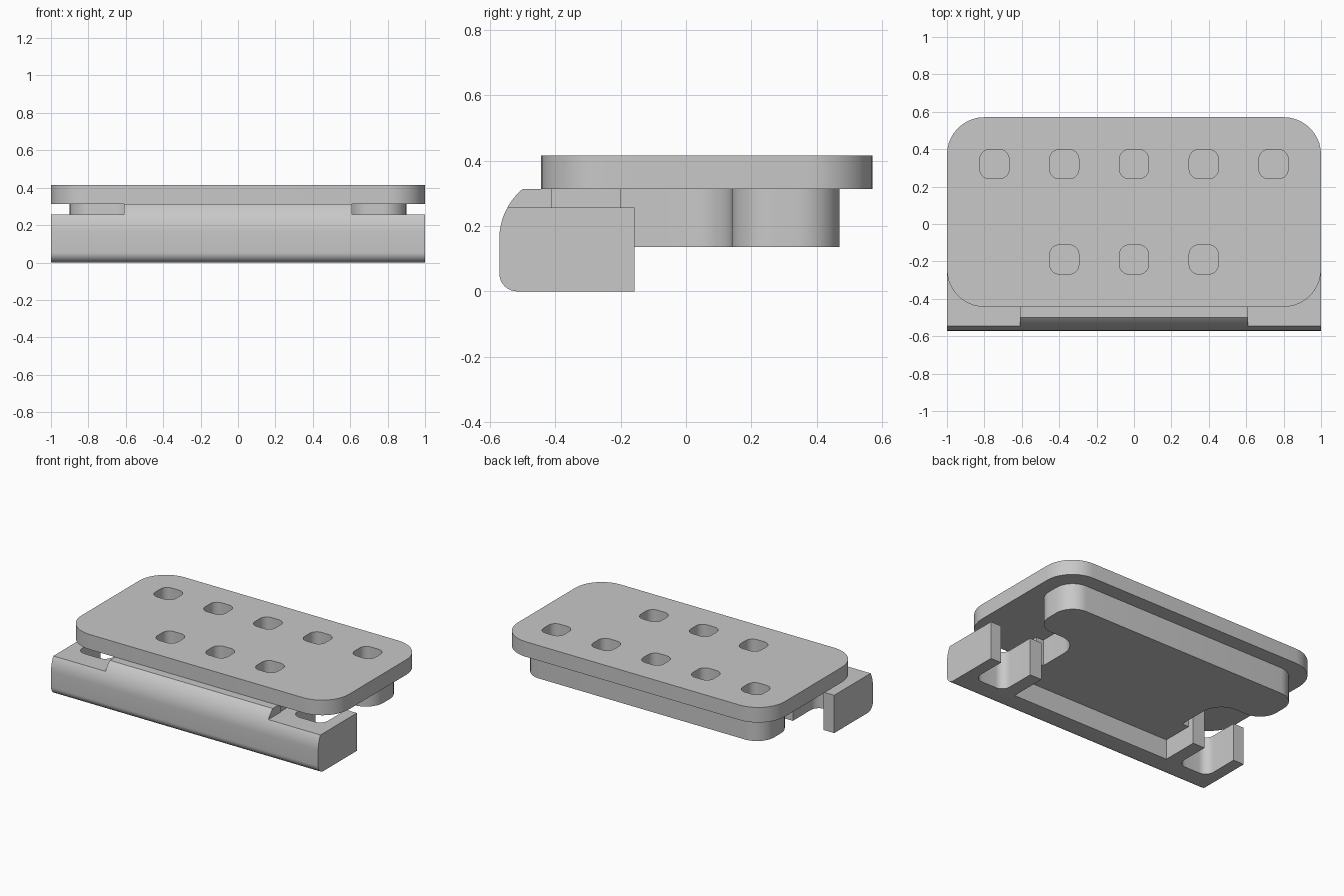
import bpy, bmesh, math
from mathutils import Vector

cube = bpy.data.objects.get("Cube")
if cube:
    bpy.data.objects.remove(cube, do_unlink=True)

grey = bpy.data.materials.new("plain grey")
grey.use_nodes = True
COLOUR = (0.58, 0.58, 0.58, 1)
grey.diffuse_color = COLOUR
grey.node_tree.nodes["Principled BSDF"].inputs["Base Color"].default_value = COLOUR


def rounded(corners, steps=10):
    """Outline from (x, y, radius) corners, each replaced by a fillet arc."""
    out = []
    n = len(corners)
    for i, (x, y, r) in enumerate(corners):
        p = Vector((x, y))
        if r == 0:
            out.append(p)
            continue
        a = (Vector(corners[i - 1][:2]) - p).normalized()
        b = (Vector(corners[(i + 1) % n][:2]) - p).normalized()
        half = a.angle(b) / 2
        centre = p + (a + b).normalized() * (r / math.sin(half))
        start = p + a * (r / math.tan(half)) - centre
        end = p + b * (r / math.tan(half)) - centre
        sweep = start.angle(end)
        for k in range(steps + 1):
            t = k / steps
            out.append(centre + (start * math.sin((1 - t) * sweep)
                                 + end * math.sin(t * sweep)) / math.sin(sweep))
    return out


def rectangle(x0, x1, y0, y1, r=0):
    return rounded([(x0, y0, r), (x1, y0, r), (x1, y1, r), (x0, y1, r)])


def prism(name, outline, low, high, along_x=False):
    """Extrude an outline upward, or a (y, z) outline along x."""
    bm = bmesh.new()
    place = (lambda p: (low, p.x, p.y)) if along_x else (lambda p: (p.x, p.y, low))
    face = bm.faces.new([bm.verts.new(place(p)) for p in outline])
    new = bmesh.ops.extrude_face_region(bm, geom=[face])["geom"]
    shift = (high - low, 0, 0) if along_x else (0, 0, high - low)
    bmesh.ops.translate(bm, vec=shift,
                        verts=[g for g in new if isinstance(g, bmesh.types.BMVert)])
    bmesh.ops.recalc_face_normals(bm, faces=bm.faces)
    mesh = bpy.data.meshes.new(name)
    bm.to_mesh(mesh)
    bm.free()
    mesh.materials.append(grey)
    obj = bpy.data.objects.new(name, mesh)
    bpy.context.collection.objects.link(obj)
    return obj


def finish(obj, cutters):
    """Cut the part, then smooth its rounded corners."""
    bpy.ops.object.select_all(action='DESELECT')
    bpy.context.view_layer.objects.active = obj
    obj.select_set(True)
    for cutter in cutters:
        mod = obj.modifiers.new("cut", 'BOOLEAN')
        mod.operation = 'DIFFERENCE'
        mod.solver = 'EXACT'
        mod.object = cutter
        bpy.ops.object.modifier_apply(modifier=mod.name)
    bpy.ops.object.shade_smooth_by_angle(angle=math.radians(30))


PLATE_LOW, TOP, BODY_LOW, WING_TOP = 0.313, 0.415, 0.135, 0.256
SLOT_FRONT, BAR_BACK, BAR_FRONT = -0.41, -0.157, -0.571
ARC_Z, ARC_R = 0.16, 0.2

# Hole cutters: five at the back, three at the front
holes = [prism("hole_cutter", rectangle(x - .078, x + .078, y - .078, y + .078, .052), 0.2, 0.5)
         for y, count in ((0.32, 5), (-0.19, 3))
         for x in [0.373 * (i - count // 2) for i in range(count)]]

# Top plate
plate = prism("top_plate", rectangle(-1, 1, -0.443, 0.571, 0.2), PLATE_LOW, TOP)
finish(plate, holes)

# Body under the plate: wide at the back, narrow neck towards the bar
half = [(0.605, -0.42, 0), (0.605, -0.2, 0), (0.55, -0.2, 0),
        (0.55, 0.14, 0.14), (0.9, 0.14, 0.13), (0.9, 0.47, 0.13)]
body = prism("body", rounded(half + [(-x, y, r) for x, y, r in reversed(half)]),
             BODY_LOW, PLATE_LOW)
finish(body, holes)

# Front bar: rounded side profile run along x
profile = rounded([(BAR_BACK, 0, 0), (BAR_FRONT, 0, 0.055), (BAR_FRONT, ARC_Z, 0)])
for i in range(1, 13):
    a = math.asin((PLATE_LOW - ARC_Z) / ARC_R) * i / 12
    profile.append(Vector((BAR_FRONT + ARC_R * (1 - math.cos(a)), ARC_Z + ARC_R * math.sin(a))))
profile.append(Vector((BAR_BACK, PLATE_LOW)))
bar = prism("front_bar", profile, -1, 1, along_x=True)

# Bar cutters: centre slot, lowered back and wings, and a rounded notch on each side
cuts = [prism("back_cutter", rectangle(-1.1, 1.1, SLOT_FRONT, 0), WING_TOP, 0.5),
        prism("slot_cutter", rectangle(-0.6, 0.6, SLOT_FRONT, 0), -0.1, 0.5)]
for s in (-1, 1):
    x0, x1 = sorted((s * 0.61, s * 1.1))
    cuts.append(prism("wing_cutter", rectangle(x0, x1, -0.7, 0), WING_TOP, 0.5))
    x0, x1 = sorted((s * 0.69, s * 0.92))
    notch = rounded([(x0, SLOT_FRONT, 0.06), (x1, SLOT_FRONT, 0.06), (x1, 0, 0), (x0, 0, 0)])
    cuts.append(prism("notch_cutter", notch, -0.1, 0.5))
finish(bar, cuts)

for cutter in holes + cuts:
    bpy.data.objects.remove(cutter, do_unlink=True)
